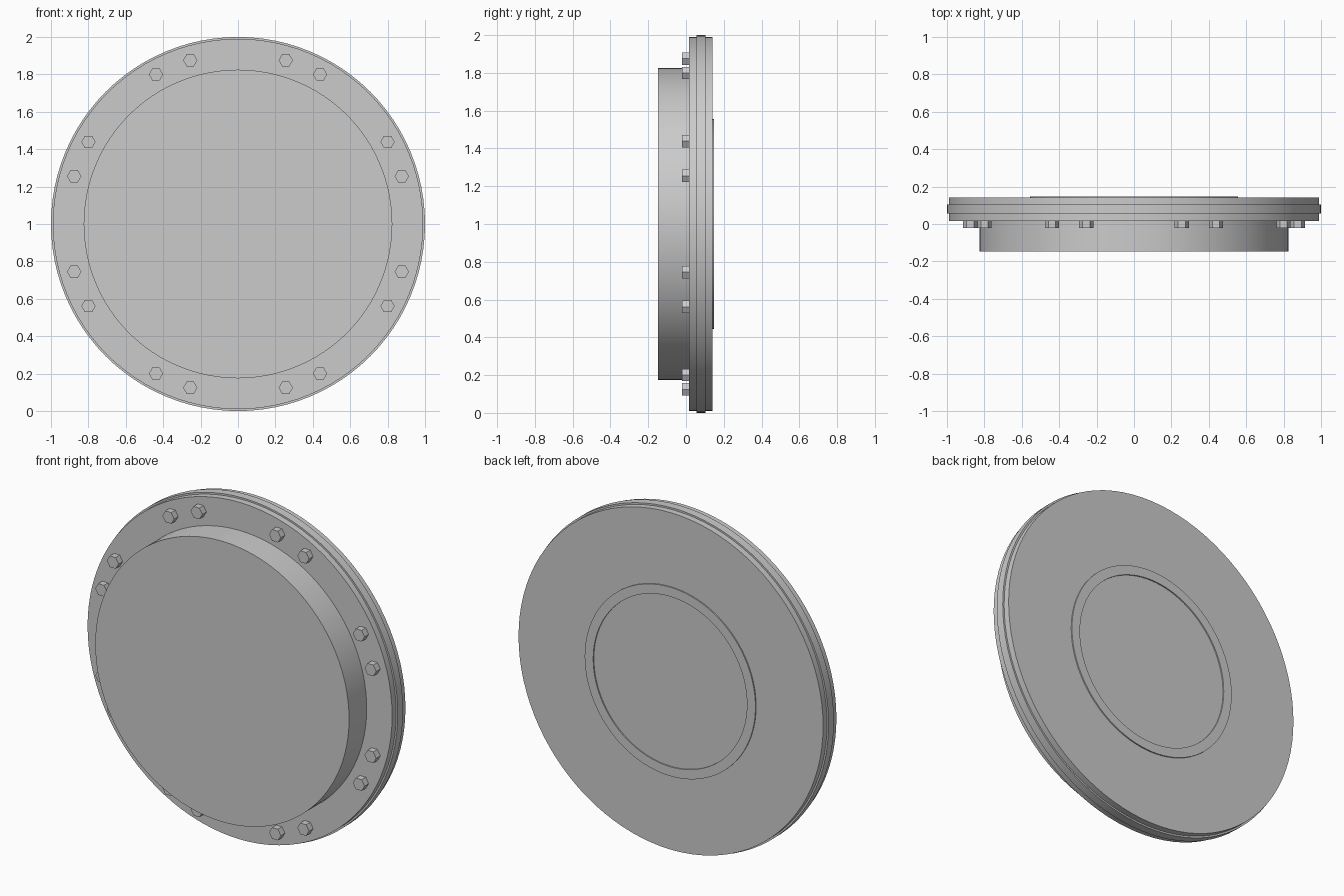
import bpy, bmesh, math
from mathutils import Matrix, Vector

if "Cube" in bpy.data.objects:
    bpy.data.objects.remove(bpy.data.objects["Cube"])

steel = bpy.data.materials.new("plain_grey_steel")
steel.use_nodes = True
GREY = (0.6, 0.6, 0.6, 1)
steel.diffuse_color = GREY
steel.node_tree.nodes["Principled BSDF"].inputs["Base Color"].default_value = GREY


def finish(name, bm, smooth=True):
    bmesh.ops.recalc_face_normals(bm, faces=bm.faces)
    mesh = bpy.data.meshes.new(name)
    bm.to_mesh(mesh)
    bm.free()
    mesh.materials.append(steel)
    obj = bpy.data.objects.new(name, mesh)
    bpy.context.collection.objects.link(obj)
    if smooth:
        bpy.ops.object.select_all(action="DESELECT")
        obj.select_set(True)
        bpy.context.view_layer.objects.active = obj
        bpy.ops.object.shade_smooth_by_angle(angle=math.radians(30))
    return obj


def lathe(name, profile, closed=False, sides=96):
    """Turn (radius, y) points about the y axis through z = 1."""
    bm = bmesh.new()
    rings = []
    for r, y in profile:
        rings.append([bm.verts.new((r * math.sin(math.tau * i / sides), y,
                                    1 + r * math.cos(math.tau * i / sides)))
                      for i in range(sides)])
    pairs = list(zip(rings, rings[1:]))
    if closed:
        pairs.append((rings[-1], rings[0]))
    else:
        bm.faces.new(rings[0])
        bm.faces.new(rings[-1])
    for a, b in pairs:
        for i in range(sides):
            j = (i + 1) % sides
            bm.faces.new((a[i], a[j], b[j], b[i]))
    return finish(name, bm)


# Stacked discs: front cover, two flange plates and the wider middle disc
lathe("front_cover", [(0.825, -0.147), (0.825, 0.017)])
lathe("front_flange", [(0.99, 0.017), (0.99, 0.055)])
lathe("middle_disc", [(1.0, 0.055), (1.0, 0.104)])
lathe("back_flange", [(0.99, 0.104), (0.99, 0.141)])

# Thin raised ring on the back
lathe("back_ring", [(0.555, 0.141), (0.555, 0.148), (0.5, 0.148), (0.5, 0.141)], closed=True)

# Hexagonal bolt heads in eight pairs around the front flange
bm = bmesh.new()
for pair in range(8):
    for offset in (-6.25, 6.25):
        a = math.radians(22.5 + 45 * pair + offset)
        place = (Matrix.Translation(Vector((0.912 * math.sin(a), 0, 1 + 0.912 * math.cos(a))))
                 @ Matrix.Rotation(math.pi / 2, 4, "X")
                 @ Matrix.Rotation(math.pi / 2, 4, "Z"))
        bmesh.ops.create_cone(bm, cap_ends=True, segments=6, radius1=0.038,
                              radius2=0.038, depth=0.042, matrix=place)
finish("bolt_heads", bm, smooth=False)
